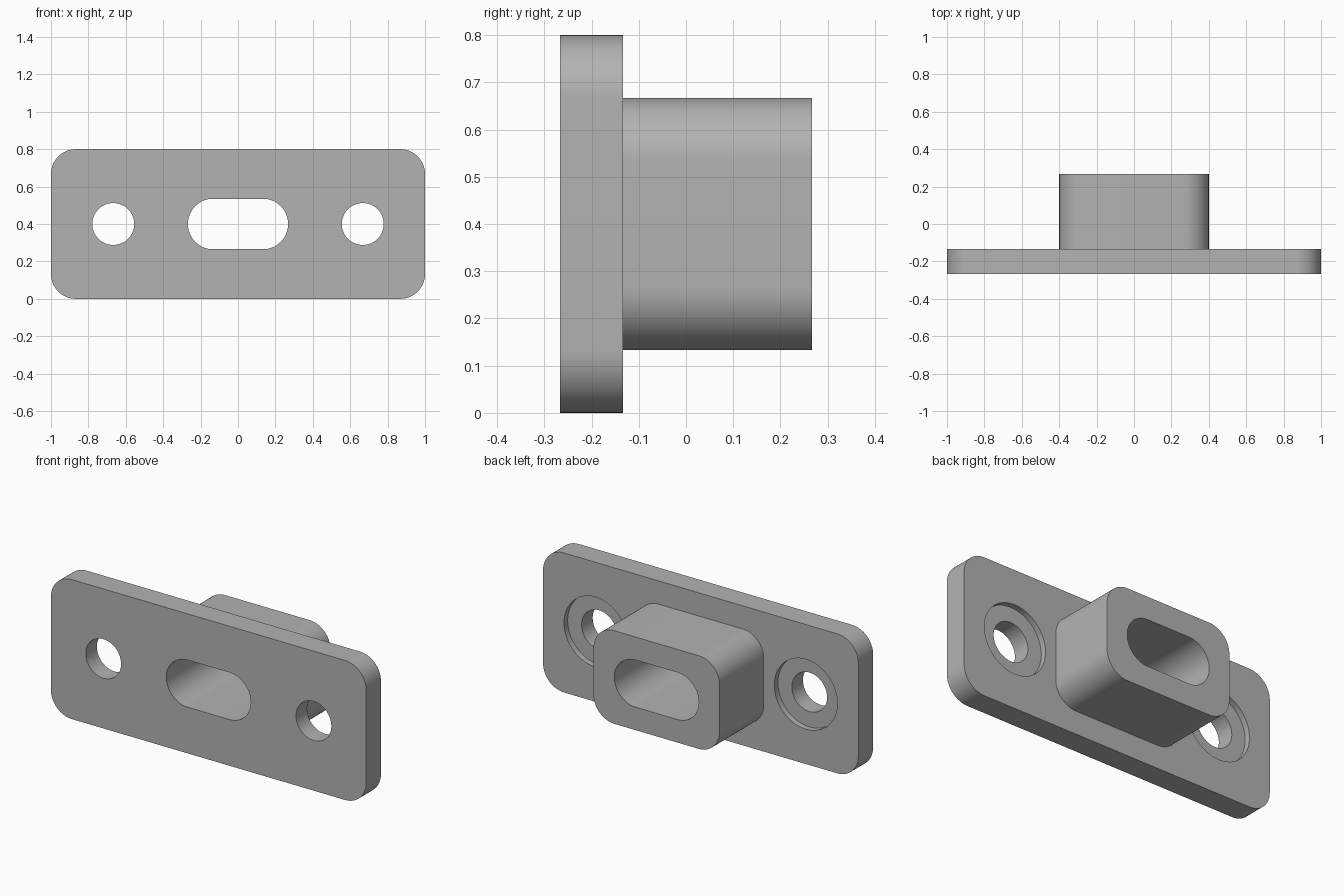
import bpy
import bmesh
from math import cos, sin, pi, radians

cube = bpy.data.objects.get("Cube")
if cube:
    bpy.data.objects.remove(cube, do_unlink=True)

MID_Z = 0.4
FRONT, PLATE_BACK, BOSS_BACK = -0.267, -0.133, 0.267

grey = bpy.data.materials.new("plain_grey")
grey.use_nodes = True
grey.diffuse_color = (0.45, 0.45, 0.45, 1)
grey.node_tree.nodes["Principled BSDF"].inputs["Base Color"].default_value = grey.diffuse_color


def rounded_block(name, cx, half_w, half_h, radius, y0, y1, steps=16):
    """Rounded rectangle in the xz plane, extruded from y0 to y1."""
    outline = []
    for corner, (sx, sz) in enumerate([(1, 1), (-1, 1), (-1, -1), (1, -1)]):
        for i in range(steps + 1):
            a = (corner + i / steps) * pi / 2
            outline.append((cx + sx * (half_w - radius) + radius * cos(a), y0,
                            MID_Z + sz * (half_h - radius) + radius * sin(a)))
    bm = bmesh.new()
    face = bm.faces.new([bm.verts.new(p) for p in outline])
    grown = bmesh.ops.extrude_face_region(bm, geom=[face])["geom"]
    bmesh.ops.translate(bm, vec=(0, y1 - y0, 0),
                        verts=[v for v in grown if isinstance(v, bmesh.types.BMVert)])
    bmesh.ops.remove_doubles(bm, verts=bm.verts, dist=1e-5)
    bmesh.ops.recalc_face_normals(bm, faces=bm.faces)
    mesh = bpy.data.meshes.new(name)
    bm.to_mesh(mesh)
    bm.free()
    mesh.materials.append(grey)
    obj = bpy.data.objects.new(name, mesh)
    bpy.context.collection.objects.link(obj)
    return obj


def combine(target, tool, operation):
    """Apply a boolean and discard the tool object."""
    bpy.context.view_layer.objects.active = target
    mod = target.modifiers.new("combine", "BOOLEAN")
    mod.operation, mod.solver, mod.object = operation, "EXACT", tool
    bpy.ops.object.modifier_apply(modifier=mod.name)
    bpy.data.objects.remove(tool, do_unlink=True)


# Flange plate with the boss joined to its back
plate = rounded_block("flange_plate_with_boss", 0, 1.0, 0.4, 0.133, FRONT, PLATE_BACK)
boss = rounded_block("boss", 0, 0.4, 0.267, 0.133, PLATE_BACK - 0.05, BOSS_BACK)
combine(plate, boss, "UNION")

# Slot through plate and boss
slot = rounded_block("slot_cutter", 0, 0.268, 0.135, 0.135, FRONT - 0.1, BOSS_BACK + 0.1)
combine(plate, slot, "DIFFERENCE")

# Screw holes, each with a shallow counterbore on the back
for x in (-0.667, 0.667):
    for radius, start in ((0.112, FRONT - 0.1), (0.2, PLATE_BACK - 0.033)):
        cutter = rounded_block("hole_cutter", x, radius, radius, radius, start, PLATE_BACK + 0.1)
        combine(plate, cutter, "DIFFERENCE")

# Smooth curved walls, crisp edges
bpy.ops.object.select_all(action="DESELECT")
plate.select_set(True)
bpy.context.view_layer.objects.active = plate
bpy.ops.object.shade_smooth_by_angle(angle=radians(30))
